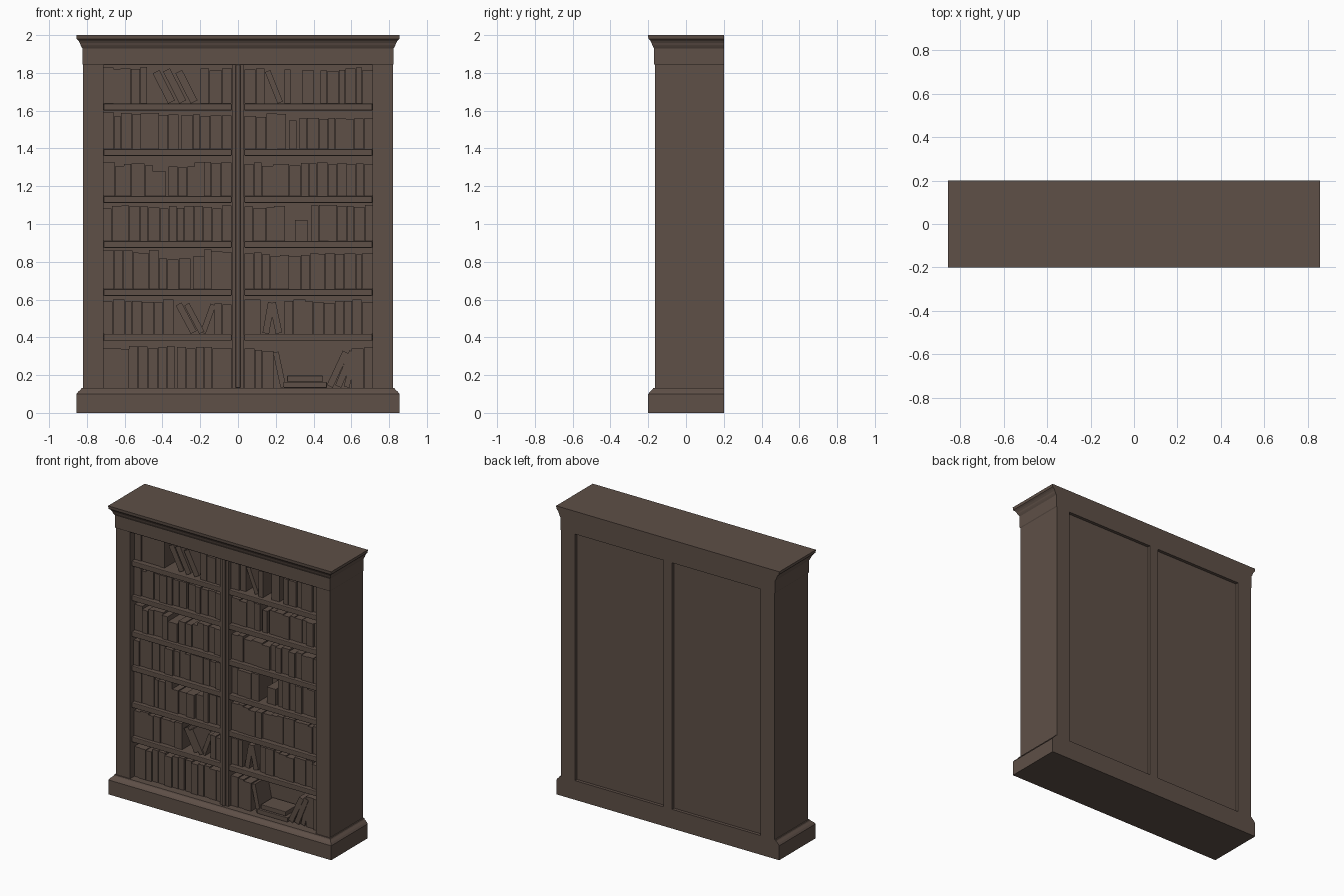
import bpy, bmesh, math, random
from mathutils import Vector

random.seed(4)
cube = bpy.data.objects.get("Cube")
if cube:
    bpy.data.objects.remove(cube, do_unlink=True)

wood = bpy.data.materials.new("dark_brown_wood")
wood.use_nodes = True
COLOUR = (0.112, 0.079, 0.063, 1)
wood.diffuse_color = COLOUR
wood.node_tree.nodes["Principled BSDF"].inputs["Base Color"].default_value = COLOUR


def finish(name, bm, bevel=0):
    bmesh.ops.recalc_face_normals(bm, faces=bm.faces)
    mesh = bpy.data.meshes.new(name)
    bm.to_mesh(mesh)
    bm.free()
    mesh.materials.append(wood)
    obj = bpy.data.objects.new(name, mesh)
    bpy.context.collection.objects.link(obj)
    if bevel:
        mod = obj.modifiers.new("Bevel", "BEVEL")
        mod.width, mod.segments = bevel, 2
    return obj


def loft(bm, rings):
    """Skin a stack of four-cornered rings and cap both ends."""
    rows = [[bm.verts.new(p) for p in ring] for ring in rings]
    for a, b in zip(rows, rows[1:]):
        for i in range(4):
            j = (i + 1) % 4
            bm.faces.new((a[i], a[j], b[j], b[i]))
    bm.faces.new(rows[0][::-1])
    bm.faces.new(rows[-1])


def rect(x0, x1, y0, y1, z):
    return [(x0, y0, z), (x1, y0, z), (x1, y1, z), (x0, y1, z)]


def box(name, x, y, z, bevel=0):
    bm = bmesh.new()
    loft(bm, [rect(*x, *y, z[0]), rect(*x, *y, z[1])])
    return finish(name, bm, bevel)


SIDE, FRONT, BACK = 0.82, -0.165, 0.2
INNER, MID = 0.712, 0.033
FLOOR, CEILING = 0.133, 1.842
BOOK_FRONT, BOOK_BACK = -0.12, 0.03


def moulding(name, profile):
    """Profile of (height, overhang) run round the front and the sides."""
    bm = bmesh.new()
    loft(bm, [rect(-SIDE - o, SIDE + o, FRONT - o, BACK, z) for z, o in profile])
    return finish(name, bm)


# Plinth, header and crown
moulding("plinth", [(0, 0.035), (0.1, 0.035), (0.112, 0.026), (0.125, 0.012), (FLOOR, 0.008)])
moulding("header", [(CEILING, 0), (1.848, 0.004), (1.93, 0.004), (1.94, 0.01)])
moulding("crown", [(1.94, 0.01), (1.948, 0.014), (1.958, 0.017),
                   (1.97, 0.024), (1.98, 0.034), (2, 0.036)])

# Side posts, centre divider and recessed back panels
for side, name in ((-1, "right"), (1, "left")):
    box(name + "_post", sorted((side * INNER, side * SIDE)), (FRONT, BACK), (FLOOR, CEILING))
    box(name + "_back_panel", sorted((side * MID, side * INNER)), (0.02, 0.178), (FLOOR, CEILING))
box("centre_divider", (-MID, MID), (-0.15, BACK), (FLOOR, CEILING))
box("divider_bead", (-0.013, 0.013), (-0.163, -0.14), (FLOOR, CEILING), 0.005)

# Shelves
SHELVES = [0.418, 0.656, 0.91, 1.148, 1.397, 1.637]
for n, top in enumerate(SHELVES):
    for side, name in ((-1, "right"), (1, "left")):
        box(f"{name}_shelf_{n + 1}", sorted((side * MID, side * INNER)),
            (-0.15, 0.03), (top - 0.036, top), 0.005)


def book(bm, x, floor, width, height, lean=0):
    """One book, turned about its foot; positive lean tips the top to +x."""
    a = math.radians(lean)
    across = Vector((math.cos(a), 0, -math.sin(a)))
    up = Vector((math.sin(a), 0, math.cos(a)))
    foot = Vector((x, BOOK_FRONT + random.uniform(-0.008, 0.008),
                   floor + max(0, width * math.sin(a))))
    if lean < 0:
        foot.z = floor
    deep = Vector((0, BOOK_BACK - foot.y, 0))
    ring = [foot, foot + across * width, foot + across * width + deep, foot + deep]
    loft(bm, [ring, [p + up * height for p in ring]])


def row(bm, floor, x0, x1, height):
    """A run of upright books filling x0 to x1."""
    count = max(1, round((x1 - x0) / 0.05))
    cuts = [x0 + (x1 - x0) * (i + random.uniform(-0.2, 0.2) * (0 < i < count)) / count
            for i in range(count + 1)]
    for a, b in zip(cuts, cuts[1:]):
        book(bm, a + 0.001, floor, b - a - 0.002, height + random.uniform(-0.012, 0.008))


# Upright runs (start, end, height) and leaning books (foot, width, height, lean),
# listed from the lowest compartment up
R = INNER
RUNS = {
    "right": [
        [(-R, -0.335, 0.215), (-0.325, -MID, 0.21)],
        [(-R, -0.34, 0.175), (-0.125, -MID, 0.16)],
        [(-R, -0.42, 0.2), (-0.42, -0.25, 0.165), (-0.24, -0.18, 0.18), (-0.18, -MID, 0.2)],
        [(-R, -MID, 0.18)],
        [(-R, -0.45, 0.17), (-0.45, -0.38, 0.125), (-0.37, -0.23, 0.15), (-0.23, -MID, 0.18)],
        [(-R, -0.315, 0.185), (-0.3, -MID, 0.18)],
        [(-R, -0.48, 0.19), (-0.2, -MID, 0.185)],
    ],
    "left": [
        [(MID, 0.19, 0.2), (0.6, R, 0.205)],
        [(MID, 0.12, 0.18), (0.245, R, 0.175)],
        [(MID, R, 0.185)],
        [(MID, 0.25, 0.18), (0.3, 0.37, 0.12), (0.385, R, 0.185)],
        [(MID, R, 0.17)],
        [(MID, 0.255, 0.18), (0.27, 0.31, 0.15), (0.325, R, 0.17)],
        [(MID, 0.14, 0.19), (0.245, 0.28, 0.175), (0.34, 0.4, 0.18), (0.435, R, 0.185)],
    ],
}
LEANING = {
    ("right", 1): [(-0.25, 0.035, 0.17, -28), (-0.205, 0.03, 0.17, -28), (-0.2, 0.03, 0.16, 20)],
    ("right", 6): [(-0.37, 0.04, 0.18, -27), (-0.31, 0.04, 0.19, -27), (-0.25, 0.04, 0.18, -27)],
    ("left", 0): [(0.225, 0.03, 0.19, -12), (0.47, 0.035, 0.2, 25), (0.515, 0.035, 0.2, 22),
                  (0.56, 0.03, 0.19, 14)],
    ("left", 1): [(0.13, 0.035, 0.165, 10), (0.2, 0.035, 0.165, -12)],
    ("left", 6): [(0.21, 0.03, 0.18, -22)],
}

for name, compartments in RUNS.items():
    for n, runs in enumerate(compartments):
        floor = ([FLOOR] + SHELVES)[n]
        bm = bmesh.new()
        for x0, x1, height in runs:
            row(bm, floor, x0, x1, height)
        for x, width, height, lean in LEANING.get((name, n), []):
            book(bm, x, floor, width, height, lean)
        finish(f"{name}_books_{n + 1}", bm)

# Books lying flat in the lowest compartment
for n, (x0, x1) in enumerate([(0.24, 0.47), (0.26, 0.45)]):
    z = FLOOR + n * 0.033
    box(f"flat_book_{n + 1}", (x0, x1), (-0.13 + n * 0.01, 0.01), (z, z + 0.031), 0.003)
